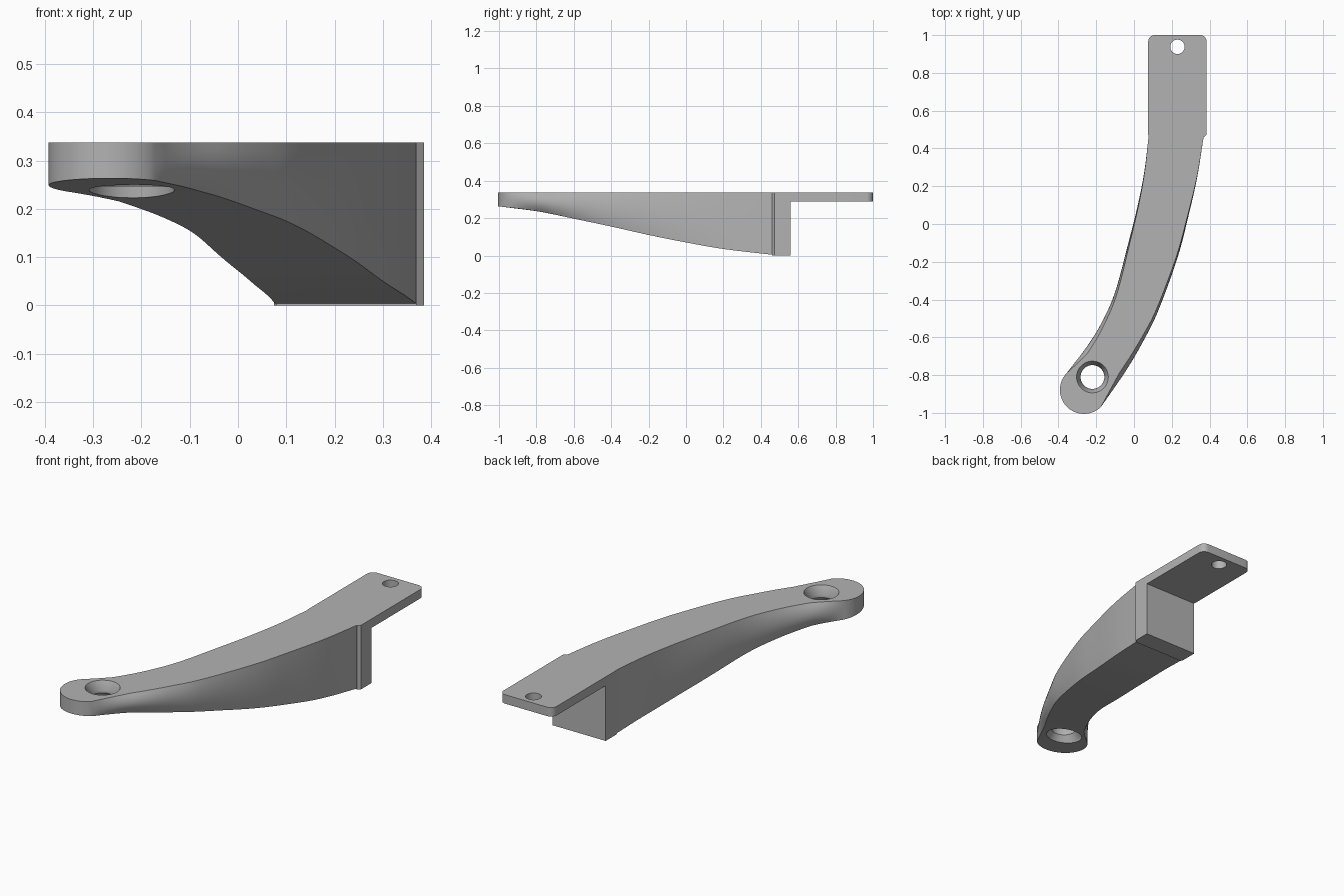
import bpy, bmesh, math
from mathutils import Vector

if "Cube" in bpy.data.objects:
    bpy.data.objects.remove(bpy.data.objects["Cube"])

TOP = 0.337
gray = bpy.data.materials.new("plain gray")
gray.use_nodes = True
gray.diffuse_color = (0.45, 0.45, 0.45, 1)
gray.node_tree.nodes["Principled BSDF"].inputs["Base Color"].default_value = (0.45, 0.45, 0.45, 1)


def finish(name, bm):
    bmesh.ops.recalc_face_normals(bm, faces=bm.faces)
    mesh = bpy.data.meshes.new(name)
    bm.to_mesh(mesh)
    bm.free()
    mesh.materials.append(gray)
    ob = bpy.data.objects.new(name, mesh)
    bpy.context.collection.objects.link(ob)
    return ob


def loft(name, rings):
    """Skin closed rings of equal length and cap both ends."""
    bm = bmesh.new()
    rows = [[bm.verts.new(p) for p in ring] for ring in rings]
    n = len(rows[0])
    for a, b in zip(rows, rows[1:]):
        for i in range(n):
            j = (i + 1) % n
            bm.faces.new((a[i], a[j], b[j], b[i]))
    bm.faces.new(rows[0])
    bm.faces.new(rows[-1])
    return finish(name, bm)


def prism(name, outline, z0, z1):
    return loft(name, [[(x, y, z) for x, y in outline] for z in (z0, z1)])


def circle(x, y, r, z, n=48):
    return [(x + r * math.cos(math.tau * i / n), y + r * math.sin(math.tau * i / n), z) for i in range(n)]


def smooth(ob):
    bpy.ops.object.select_all(action="DESELECT")
    ob.select_set(True)
    bpy.context.view_layer.objects.active = ob
    bpy.ops.object.shade_smooth_by_angle(angle=math.radians(30))


def drill(ob, cutter):
    """Cut a hole, bake the result and drop the cutter."""
    cutter.hide_render = True
    mod = ob.modifiers.new("hole", "BOOLEAN")
    mod.operation, mod.solver, mod.object = "DIFFERENCE", "EXACT", cutter
    bpy.context.view_layer.update()
    baked = bpy.data.meshes.new_from_object(ob.evaluated_get(bpy.context.evaluated_depsgraph_get()))
    ob.modifiers.clear()
    ob.data = baked
    bpy.data.objects.remove(cutter)
    smooth(ob)


def spline(pts, steps=6):
    """Catmull-Rom curve through the points."""
    p = [Vector(q) for q in pts]
    p = [2 * p[0] - p[1]] + p + [2 * p[-1] - p[-2]]
    out = []
    for i in range(1, len(p) - 2):
        a, b, c, d = p[i - 1:i + 3]
        for s in range(steps):
            t = s / steps
            out.append(0.5 * (2 * b + (c - a) * t + (2 * a - 5 * b + 4 * c - d) * t ** 2
                              + (3 * b - a - 3 * c + d) * t ** 3))
    return out + [p[-2]]


# Curved arm: paired plan edges, rising underside, sides that bulge near the tip
left = spline([(.078, .47), (.055, .28), (.02, .1), (-.035, -.12), (-.1, -.36),
               (-.17, -.52), (-.25, -.65), (-.357, -.79)])
right = spline([(.37, .47), (.335, .25), (.29, .05), (.23, -.18), (.13, -.455),
                (.06, -.6), (-.035, -.765), (-.173, -.966)])
under = spline([(.47, .003), (.2, .035), (0, .07), (-.2, .11), (-.4, .155),
                (-.6, .197), (-.8, .238), (-1.02, .265)])


def floor_z(y):
    for a, b in zip(under, under[1:]):
        if y >= b.x:
            return a.y + (b.y - a.y) * (y - a.x) / (b.x - a.x)
    return under[-1].y


def section(l, r, bulge):
    side = (r - l).normalized()
    ring = []
    for edge, inward, order in ((l, side, range(9)), (r, -side, range(8, -1, -1))):
        for k in order:
            f = k / 8
            p = edge + inward * bulge * (2 * f - 1) ** 2
            z0 = floor_z(p.y)
            ring.append((p.x, p.y, z0 + (TOP - z0) * f))
    return ring


rings = []
for i, (l, r) in enumerate(zip(left, right)):
    f = i / (len(left) - 1)
    fade = min(1, (1 - f) / 0.12)
    rings.append(section(l, r, 0.028 * f ** 1.5 * fade))

# Rounded tip
mid, half = (left[-1] + right[-1]) / 2, (right[-1] - left[-1]) / 2
ahead = Vector((half.y, -half.x))
for k in range(1, 16):
    a = math.pi / 2 * k / 15.3
    c = mid + ahead * math.sin(a)
    rings.append(section(c - half * math.cos(a), c + half * math.cos(a), 0))
arm = loft("curved_arm", rings)

# Hole in the tip, flared at both ends
drill(arm, loft("tip_cutter", [circle(-.22, -.81, r, z) for r, z in
                               ((.092, .18), (.088, .245), (.063, .28), (.063, .295), (.084, TOP), (.086, .36))]))

# Block under the mounting plate, with chamfered front corners
X0, X1 = 0.075, 0.385
prism("mounting_block", [(X0 + .005, .46), (X1 - .015, .46), (X1, .472), (X1, .56), (X0, .56), (X0, .472)], 0, .291)

# Mounting plate with rounded rear corners
outline = [(X0, .472), (X0 + .005, .46), (X1 - .015, .46), (X1, .472)]
R = 0.035
for cx, start in ((X1 - R, 0), (X0 + R, math.pi / 2)):
    for k in range(9):
        a = start + math.pi / 2 * k / 8
        outline.append((cx + R * math.cos(a), 1 - R + R * math.sin(a)))
plate = prism("mounting_plate", outline, .29, TOP)
drill(plate, loft("plate_cutter", [circle(.23, .938, .038, z) for z in (.2, .4)]))
